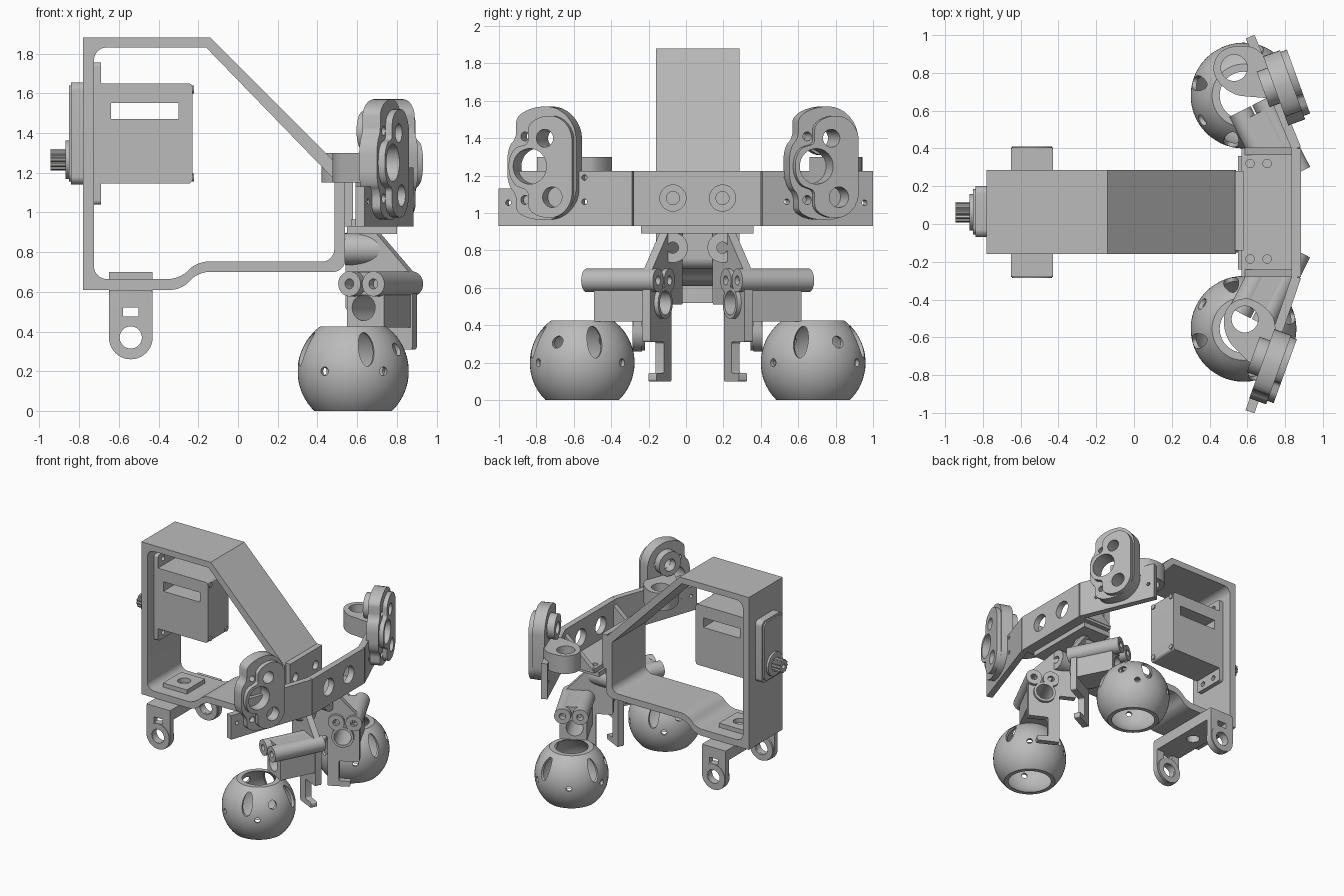
import bpy, bmesh
from math import sin, cos, pi, radians, asin
from mathutils import Matrix, Vector

if "Cube" in bpy.data.objects:
    bpy.data.objects.remove(bpy.data.objects["Cube"])

MID = 0.0625  # centre plane of the frame
grey = bpy.data.materials.new("plain_grey")
grey.use_nodes = True
grey.diffuse_color = (0.5, 0.5, 0.5, 1)
grey.node_tree.nodes["Principled BSDF"].inputs["Base Color"].default_value = (0.5, 0.5, 0.5, 1)
made = []


def add(name, mesh):
    obj = bpy.data.objects.new(name, mesh)
    bpy.context.collection.objects.link(obj)
    mesh.materials.clear()
    mesh.materials.append(grey)
    made.append(obj)
    return obj


def circle(x, y, r, ry=None, n=32):
    return [(x + r * cos(2 * pi * i / n), y + (ry or r) * sin(2 * pi * i / n)) for i in range(n)]


def rect(x0, x1, y0, y1):
    return [(x0, y0), (x1, y0), (x1, y1), (x0, y1)]


def rounded(points, radius=0.0):
    """Round polygon corners; a third value on a point sets its own radius."""
    out = []
    for i, p in enumerate(points):
        r = p[2] if len(p) > 2 else radius
        c, a, b = (Vector(q[:2]) for q in (p, points[i - 1], points[(i + 1) % len(points)]))
        if r == 0:
            out.append(tuple(c))
            continue
        u, v = (a - c), (b - c)
        s, e = c + u.normalized() * min(r, u.length * .49), c + v.normalized() * min(r, v.length * .49)
        for k in range(9):
            t = k / 8
            w = 0.64  # conic weight, close to a circular corner
            d = (1 - t) ** 2 + 2 * w * t * (1 - t) + t * t
            out.append(tuple((s * (1 - t) ** 2 + c * (2 * w * t * (1 - t)) + e * t * t) / d))
    return out


def axes(p, q, n, origin):
    m = Matrix((p, q, n)).transposed().to_4x4()
    m.translation = origin
    return m


def turned(x, y, degrees):
    return Matrix.Translation((x, y, 0)) @ Matrix.Rotation(radians(degrees), 4, "Z")


X, Y, Z = Vector((1, 0, 0)), Vector((0, 1, 0)), Vector((0, 0, 1))
PLANES = {"xz": (X, Z, -Y), "yz": (Y, Z, X), "xy": (X, Y, Z)}


def solid(name, outline, holes, depth, matrix):
    """Extrude a flat outline with holes, then place it."""
    curve = bpy.data.curves.new(name, "CURVE")
    curve.dimensions, curve.fill_mode, curve.extrude = "2D", "BOTH", depth / 2
    for loop in [outline] + list(holes):
        sp = curve.splines.new("POLY")
        sp.points.add(len(loop) - 1)
        for pt, (x, y) in zip(sp.points, loop):
            pt.co = (x, y, 0, 1)
        sp.use_cyclic_u = True
    tmp = bpy.data.objects.new(name, curve)
    bpy.context.collection.objects.link(tmp)
    dg = bpy.context.evaluated_depsgraph_get()
    mesh = bpy.data.meshes.new_from_object(tmp.evaluated_get(dg))
    bpy.data.objects.remove(tmp)
    bm = bmesh.new()
    bm.from_mesh(mesh)
    bmesh.ops.remove_doubles(bm, verts=bm.verts, dist=1e-5)
    bmesh.ops.transform(bm, matrix=matrix, verts=bm.verts)
    bmesh.ops.recalc_face_normals(bm, faces=bm.faces)
    bm.to_mesh(mesh)
    bm.free()
    return add(name, mesh)


def plate(name, plane, outline, lo, hi, holes=(), place=Matrix()):
    p, q, n = PLANES[plane]
    origin = Vector([abs(c) for c in n]) * (lo + hi) / 2
    return solid(name, outline, holes, hi - lo, place @ axes(p, q, n, origin))


def tube(name, p0, p1, r, inner=0, rz=None, outline=None):
    p0, p1 = Vector(p0), Vector(p1)
    n = (p1 - p0).normalized()
    p = Z.cross(n).normalized()
    holes = [circle(0, 0, inner)] if inner else []
    return solid(name, outline or circle(0, 0, r, rz), holes, (p1 - p0).length,
                 axes(p, n.cross(p), n, (p0 + p1) / 2))


def mirror(obj):
    bm = bmesh.new()
    bm.from_mesh(obj.data)
    m = Matrix.Translation((0, 2 * MID, 0)) @ Matrix.Diagonal((1, -1, 1, 1))
    bmesh.ops.transform(bm, matrix=m, verts=bm.verts)
    bmesh.ops.reverse_faces(bm, faces=bm.faces)
    mesh = bpy.data.meshes.new(obj.name)
    bm.to_mesh(mesh)
    bm.free()
    obj.name, base = "right_" + obj.name, obj.name
    add("left_" + base, mesh)


# Main frame: a closed band
outer = rounded([(-.78, .61), (-.285, .61, .05), (-.2, .70, .05), (.54, .70, .06),
                 (.54, 1.2), (-.14, 1.88), (-.78, 1.88)])
inner = rounded([(-.725, .665, .06), (-.295, .665, .05), (-.205, .752, .05), (.485, .752, .06),
                 (.485, 1.165), (-.16, 1.83), (-.725, 1.83, .06)])
plate("frame_band", "xz", outer, -.16, .285, [inner])
plate("frame_pad", "xy", rect(-.65, -.43, -.06, .18), .66, .70, [circle(-.54, MID, .05)])

# Servo motor
plate("servo_body", "xz", rounded(rect(-.72, -.23, 1.145, 1.65), .02), -.07, .2,
      [rect(-.64, -.30, 1.47, 1.55)])
plate("servo_cap", "yz", rounded(rect(-.07, .2, 1.14, 1.655), .04), -.84, -.72)
plate("servo_cap_face", "yz", rounded(rect(-.055, .185, 1.155, 1.64), .04), -.852, -.84)
plate("servo_ears", "yz", rounded(rect(-.07, .2, 1.04, 1.755), .02), -.725, -.69,
      [circle(y, z, .02) for y in (0, .125) for z in (1.09, 1.705)])
tube("servo_boss", (-.87, MID, 1.265), (-.85, MID, 1.265), .097)
teeth = [(r * cos(i * pi / 24), r * sin(i * pi / 24)) for i in range(48)
         for r in [.055 if i % 4 < 2 else .047]]
tube("servo_spline", (-.945, MID, 1.265), (-.865, MID, 1.265), 0, .02, outline=teeth)
for y in (-.04, .17):
    for z in (1.175, 1.62):
        tube("servo_screw", (-.24, y, z), (-.222, y, z), .02)

# Rear bracket under the frame
plate("bracket_plate", "xy", rounded(rect(-.65, -.43, -.28, .405), .01), .52, .61,
      [circle(-.54, MID, .05)])
leg = [(-.43, .60), (-.65, .60)] + [(-.54 + .11 * cos(a), .37 + .11 * sin(a))
                                    for a in [pi + i * pi / 20 for i in range(21)]]
mirror(plate("bracket_leg", "xz", leg, -.28, -.235,
             [circle(-.54, .37, .056), rect(-.58, -.50, .475, .52)]))
mirror(tube("bracket_ring", (-.54, -.285, .37), (-.54, -.22, .37), .105, .057))

# Cross beam: open-topped centre tray and swept wings
plate("beam_face", "yz", rect(-.28, .40, .93, 1.225), .835, .885,
      [circle(y, 1.08, .07) for y in (-.07, .195)])
plate("beam_floor", "xy", rect(.57, .885, -.28, .40), .93, .965,
      [circle(x, y, .022) for x in (.615, .705) for y in (-.185, .32)])
plate("beam_back", "yz", rect(-.14, .28, .93, 1.215), .535, .58,
      [circle(y, 1.08, .035) for y in (-.07, .195)])
mirror(plate("beam_gusset", "xz", [(.57, .95), (.86, .95), (.86, 1.2)], -.28, -.24))
plate("right_wing", "yz", [(-.755, .93), (0, .93), (0, 1.225), (-.64, 1.225), (-.66, 1.13), (-.755, 1.13)],
      -.025, .025, [circle(u, z, .015) for u, z in ((-.27, 1.06), (-.27, 1.19), (-.7, 1.055))],
      turned(.86, -.28, -19))
plate("left_wing", "yz", rect(0, .64, .93, 1.225), -.025, .025,
      [circle(u, z, .015) for u, z in ((.14, 1.06), (.14, 1.19), (.59, 1.055))], turned(.86, .40, 22.5))

# Linkage pods on the wings
pod = rounded([(-.15, .965, .13), (.19, .965, .16), (.19, 1.57, .17), (-.15, 1.57, .17),
               (-.15, 1.40, .03), (-.2, 1.35, .06), (-.2, 1.15, .06), (-.15, 1.10, .03)])
pod_holes = [circle(.025, 1.40, .048), circle(-.06, 1.25, .095), circle(.068, 1.085, .055)]
screws = [circle(u, z, .024) for u, z in ((-.1, 1.41), (.11, 1.405), (-.1, 1.07))]
rim = rounded([(-.07, .975, .11), (.18, .975, .13), (.18, 1.52, .13), (-.07, 1.52, .13),
               (-.07, 1.37, .02), (-.18, 1.34, .08), (-.18, 1.16, .08), (-.07, 1.12, .02)])
arm = rounded([(-.335, .075, .11), (-.04, -.06), (-.04, .17), (-.115, .295, .11), (-.335, .295, .11)])
for side, x, y, turn in (("right", .735, -.755, -20), ("left", .805, .73, 20)):
    at = turned(x, y, turn)
    plate(side + "_pod_plate", "yz", pod, -.06, .035, pod_holes + screws, at)
    plate(side + "_pod_rim", "yz", rim, .035, .07, pod_holes, at)
    plate(side + "_pod_boss", "yz", circle(.025, 1.41, .1), -.12, -.06, [circle(.025, 1.40, .05)], at)
    plate(side + "_pod_arm", "xy", arm, 1.15, 1.30, [circle(-.225, .185, .07)], at)

# Eye hanger below the beam: a plate across the eye arm
plate("hanger_plate", "xy", rect(.55, .80, -.24, .36), .89, .93)
mirror(tube("hanger_boss", (.54, -.07, .815), (.72, -.07, .815), .08, .03))
hang = turned(.72, -.125, -27)
profile = [(-.187, .51), (-.187, .9), (-.02, .9), (.19, .68), (.19, .31), (.033, .31),
           (.033, .145), (.12, .145), (.12, .10), (-.055, .10), (-.055, .51)]
mirror(plate("hanger_web", "xz", rounded(profile, .012), -.025, .025,
             [circle(.065, .52, .065), circle(.155, .64, .02), circle(-.01, .64, .02)], hang))
mirror(plate("hanger_socket", "xz", circle(.065, .52, .085), .02, .05, [circle(.065, .52, .065)], hang))

# Twin pivot tubes and the block joining them
for s in (.015, .15):
    mirror(plate("pivot_tube", "xz", circle(s, .64, .063), -.38, .05, [circle(s, .64, .025)], hang))
mirror(plate("pivot_block", "xz", rect(-.03, .18, .42, .63), -.32, -.02, [circle(.065, .52, .065)], hang))
mirror(plate("pivot_bridge", "xz", rect(.015, .15, .60, .70), -.33, .0, place=hang))

# Hollow eyeballs with slots and round holes
cx, cy, cz, R, T = .58, -.555, .2, .28, .258
profile = []
for r, flip in ((R, False), (T, True)):
    a, b = asin(-cz / r), asin(.225 / r)
    arc = [a + (b - a) * i / 20 for i in range(21)]
    profile += [(r * cos(t), r * sin(t)) for t in (reversed(arc) if flip else arc)]
bm = bmesh.new()
vs = [bm.verts.new((cx + x, cy, cz + z)) for x, z in profile]
es = [bm.edges.new((vs[i - 1], vs[i])) for i in range(len(vs))]
bmesh.ops.spin(bm, geom=vs + es, cent=(cx, cy, 0), axis=Z, angle=2 * pi, steps=56)
bmesh.ops.remove_doubles(bm, verts=bm.verts, dist=1e-4)
bmesh.ops.recalc_face_normals(bm, faces=bm.faces)
ball = bpy.data.meshes.new("eyeball")
bm.to_mesh(ball)
bm.free()
eye = add("eyeball", ball)
cuts = [(15 + 90 * k, .31, .04, .085) for k in range(4)]
cuts += [(-31, .31, .032, .032), (149, .31, .032, .032)]
cuts += [(a, .2, .022, .022) for a in (-57, -121, 50, 123, 180)]
cutters = []
for a, z, r, rz in cuts:
    d = Vector((cos(radians(a)), sin(radians(a)), 0))
    c = Vector((cx, cy, z))
    cut = tube("eye_cutter", c + d * .12, c + d * .35, r, 0, rz)
    cut.hide_render = True
    made.remove(cut)
    cutters.append(cut)
    mod = eye.modifiers.new("cut", "BOOLEAN")
    mod.object, mod.operation, mod.solver = cut, "DIFFERENCE", "EXACT"
bpy.context.view_layer.update()
cut_mesh = bpy.data.meshes.new_from_object(eye.evaluated_get(bpy.context.evaluated_depsgraph_get()))
eye.modifiers.clear()
eye.data = cut_mesh
for cut in cutters:
    bpy.data.objects.remove(cut)
mirror(eye)

# Smooth curved faces, keep hard edges
for o in bpy.context.view_layer.objects:
    o.select_set(o in made)
bpy.context.view_layer.objects.active = made[0]
bpy.ops.object.shade_smooth_by_angle(angle=radians(30))
